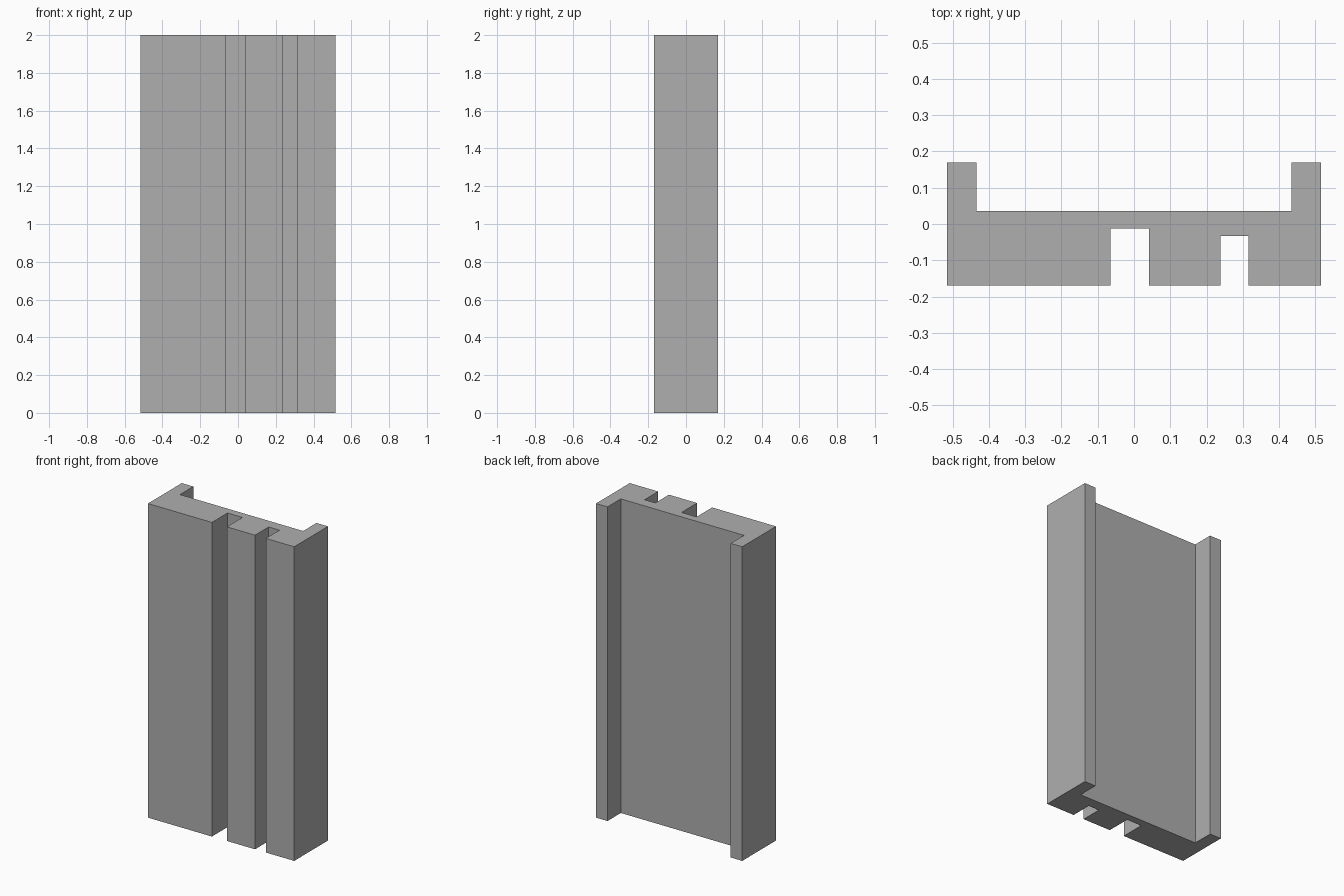
import bpy
import bmesh

cube = bpy.data.objects.get("Cube")
if cube:
    bpy.data.objects.remove(cube, do_unlink=True)

# Single plain grey
grey = bpy.data.materials.new("plain_grey")
grey.use_nodes = True
colour = (0.43, 0.43, 0.43, 1)
grey.diffuse_color = colour
grey.node_tree.nodes["Principled BSDF"].inputs["Base Color"].default_value = colour

HEIGHT = 2.0
HALF_W, FRONT, BACK = 0.515, -0.17, 0.17
WEB_BACK = 0.036      # rear face between the two side flanges
FLANGE_IN = 0.434     # inner face of the flanges
SLOTS = [(-0.065, 0.041, -0.013), (0.239, 0.315, -0.033)]  # left, right, floor

# Front edge of the section, with the two grooves
profile = [(-HALF_W, FRONT)]
for left, right, floor in SLOTS:
    profile += [(left, FRONT), (left, floor), (right, floor), (right, FRONT)]

# Sides, flanges and recessed back
profile += [(HALF_W, FRONT), (HALF_W, BACK), (FLANGE_IN, BACK), (FLANGE_IN, WEB_BACK),
            (-FLANGE_IN, WEB_BACK), (-FLANGE_IN, BACK), (-HALF_W, BACK)]

# Extrude the section upwards
bm = bmesh.new()
base = bm.faces.new([bm.verts.new((x, y, 0)) for x, y in profile])
ext = bmesh.ops.extrude_face_region(bm, geom=[base], use_keep_orig=True)
top = [v for v in ext["geom"] if isinstance(v, bmesh.types.BMVert)]
bmesh.ops.translate(bm, verts=top, vec=(0, 0, HEIGHT))
bmesh.ops.recalc_face_normals(bm, faces=bm.faces)

mesh = bpy.data.meshes.new("grooved_panel")
bm.to_mesh(mesh)
bm.free()
mesh.materials.append(grey)
panel = bpy.data.objects.new("grooved_panel", mesh)
bpy.context.collection.objects.link(panel)
